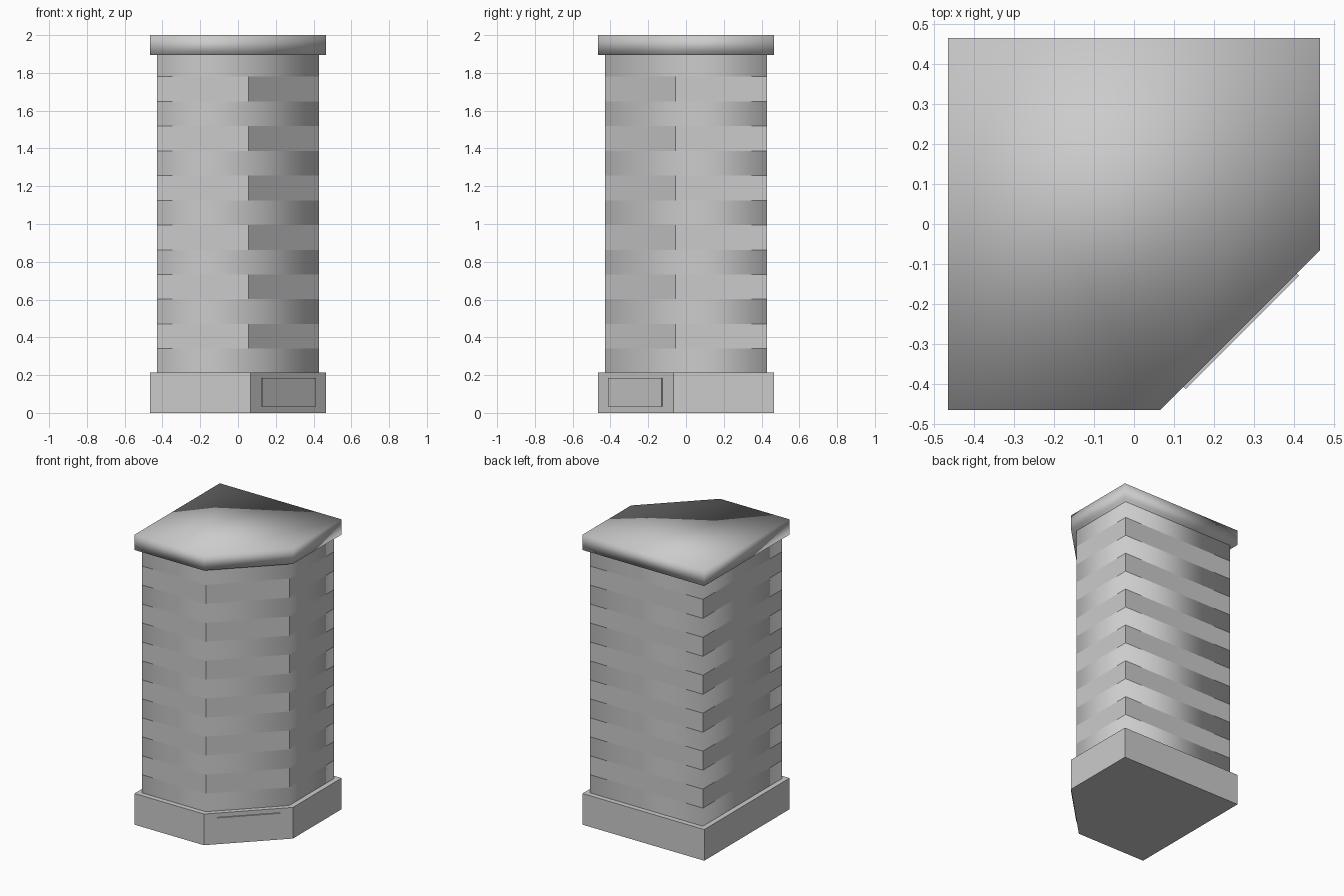
import bpy, bmesh
from mathutils import Matrix
from math import radians, sqrt

if "Cube" in bpy.data.objects:
    bpy.data.objects.remove(bpy.data.objects["Cube"])


def footprint(half, chamfer):
    """Square with its front-right corner cut off; chamfer is the line x - y."""
    c = chamfer - half
    return [(-half, -half), (c, -half), (half, -c), (half, half), (-half, half)]


def stack(name, outline, levels, capped=True, smooth=lambda layer: False):
    """Prism made of stacked layers, each layer with its own shading."""
    bm = bmesh.new()
    rings = [[bm.verts.new((x, y, z)) for x, y in outline] for z in levels]
    n = len(outline)
    for k in range(len(levels) - 1):
        for i in range(n):
            j = (i + 1) % n
            f = bm.faces.new((rings[k][i], rings[k][j], rings[k + 1][j], rings[k + 1][i]))
            f.smooth = smooth(k)
    if capped:
        for f in (bm.faces.new(rings[0][::-1]), bm.faces.new(rings[-1])):
            f.smooth = smooth(0)
    me = bpy.data.meshes.new(name)
    bm.to_mesh(me)
    bm.free()
    ob = bpy.data.objects.new(name, me)
    bpy.context.collection.objects.link(ob)
    return ob


OUTER = footprint(0.465, 0.53)
INNER = footprint(0.43, 0.485)

# Plinth and smooth-shaded top slab
stack("plinth", OUTER, [0, 0.215])
stack("top_slab", OUTER, [1.895, 2.0], smooth=lambda k: True)

# Shaft: 13 courses, soft ones alternating with crisp flat bands
levels = [0.215] + [0.34 + i * 1.44 / 11 for i in range(12)] + [1.895]
stack("shaft", INNER, levels, capped=False, smooth=lambda k: k % 2 == 0)

# Thin plate on the chamfered face of the plinth
bm = bmesh.new()
bmesh.ops.create_cube(bm, size=1, matrix=Matrix.Diagonal((0.40, 0.016, 0.15, 1)))
me = bpy.data.meshes.new("plinth_plate")
bm.to_mesh(me)
bm.free()
plate = bpy.data.objects.new("plinth_plate", me)
plate.location = (0.265, -0.265, 0.11)
plate.rotation_euler.z = radians(45)
bpy.context.collection.objects.link(plate)
